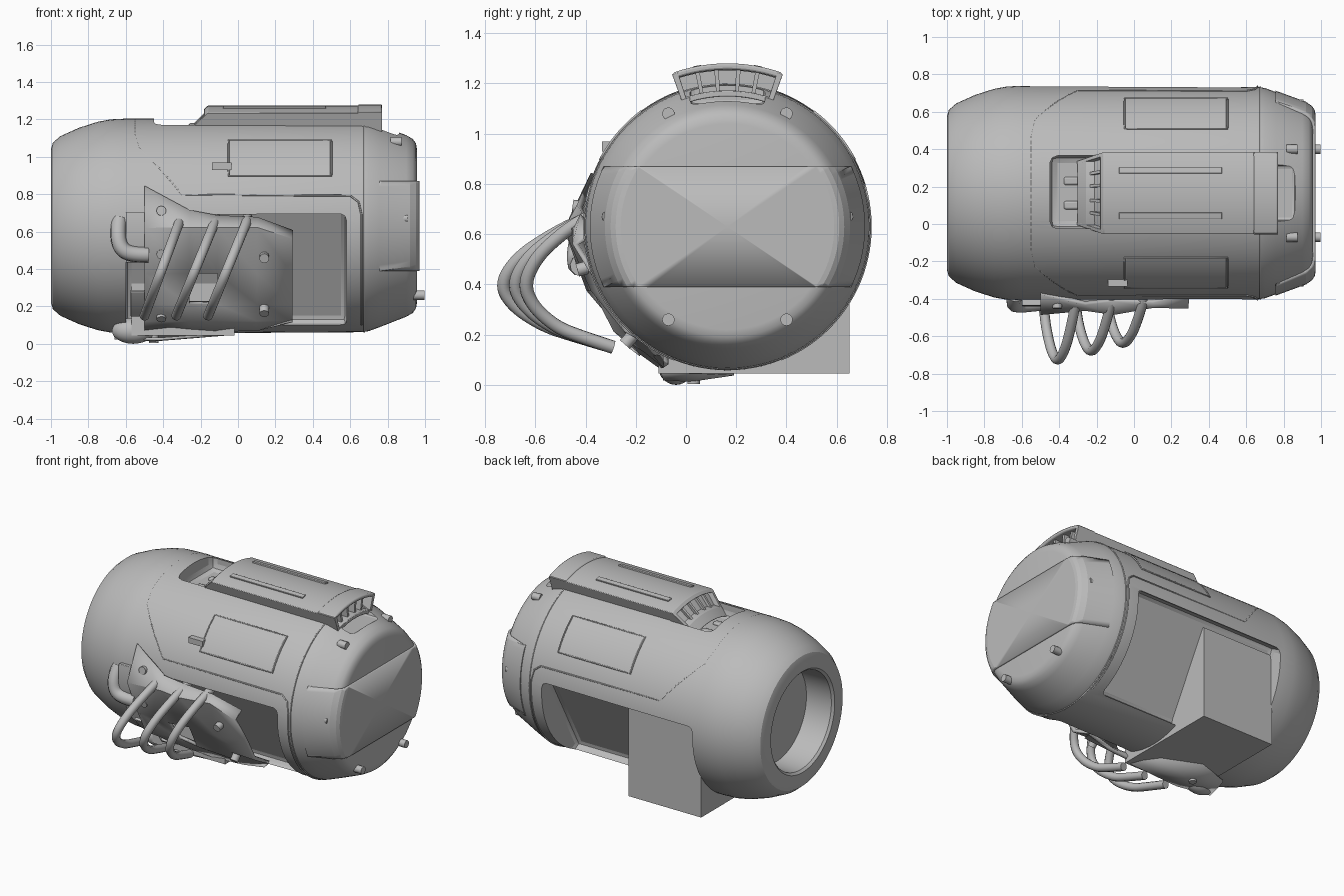
import bpy, bmesh, math
from mathutils import Vector, Matrix

if "Cube" in bpy.data.objects:
    bpy.data.objects.remove(bpy.data.objects["Cube"])

CY, CZ = 0.165, 0.63          # axis of the barrel
grey = bpy.data.materials.new("plain grey")
grey.diffuse_color = (0.5, 0.5, 0.5, 1)
grey.use_nodes = True
grey.node_tree.nodes["Principled BSDF"].inputs["Base Color"].default_value = grey.diffuse_color


def pt(x, r, phi):
    """Point at radius r, phi degrees from straight up towards the front."""
    a = math.radians(phi)
    return Vector((x, CY - r * math.sin(a), CZ + r * math.cos(a)))


def finish(name, bm, bevel=0, angle=35):
    bmesh.ops.recalc_face_normals(bm, faces=bm.faces[:])
    me = bpy.data.meshes.new(name)
    bm.to_mesh(me)
    bm.free()
    ob = bpy.data.objects.new(name, me)
    bpy.context.collection.objects.link(ob)
    me.materials.append(grey)
    if bevel:
        m = ob.modifiers.new("bevel", 'BEVEL')
        m.width, m.segments, m.limit_method = bevel, 2, 'ANGLE'
    smooth(ob, angle)
    return ob


def smooth(ob, angle=35):
    bpy.ops.object.select_all(action='DESELECT')
    ob.select_set(True)
    bpy.context.view_layer.objects.active = ob
    bpy.ops.object.shade_smooth_by_angle(angle=math.radians(angle))


def lathe(profile, n=96):
    bm = bmesh.new()
    rings = []
    for x, r in profile:
        if r == 0:
            rings.append([bm.verts.new(pt(x, 0, 0))] * n)
        else:
            rings.append([bm.verts.new(pt(x, r, 360 * i / n)) for i in range(n)])
    for a, b in zip(rings, rings[1:]):
        for i in range(n):
            j = (i + 1) % n
            bm.faces.new(list(dict.fromkeys((a[i], a[j], b[j], b[i]))))
    return bm


def sector(name, x0, x1, r0, r1, p0, p1, slant=0, bevel=0.004, n=12):
    """Curved slab around the barrel axis."""
    bm = bmesh.new()
    rows = []
    for i in range(n + 1):
        p = p0 + (p1 - p0) * i / n
        xa, xb = x0 - slant * (0.645 - r0), x0 - slant * (0.645 - r1)
        rows.append([bm.verts.new(pt(x, r, p)) for x, r in
                     ((xa, r0), (x1, r0), (x1, r1), (xb, r1))])
    for a, b in zip(rows, rows[1:]):
        for k in range(4):
            bm.faces.new((a[k], a[(k + 1) % 4], b[(k + 1) % 4], b[k]))
    bm.faces.new(rows[0])
    bm.faces.new(rows[-1])
    return finish(name, bm, bevel)


def box(name, lo, hi, bevel=0, rot=None):
    bm = bmesh.new()
    lo, hi = Vector(lo), Vector(hi)
    bmesh.ops.create_cube(bm, size=1, matrix=Matrix.Translation((lo + hi) / 2)
                          @ Matrix.Diagonal((*(hi - lo), 1)))
    if rot:
        bmesh.ops.transform(bm, matrix=rot, verts=bm.verts[:])
    return finish(name, bm, bevel)


def rod(name, p, q, r, n=12):
    d = q - p
    bm = bmesh.new()
    bmesh.ops.create_cone(bm, cap_ends=True, segments=n, radius1=r, radius2=r, depth=d.length,
                          matrix=Matrix.Translation((p + q) / 2)
                          @ d.to_track_quat('Z', 'Y').to_matrix().to_4x4())
    return finish(name, bm)


def tube(name, pts, r, spline='NURBS', cyclic=False, res=3):
    cu = bpy.data.curves.new(name, 'CURVE')
    cu.dimensions = '3D'
    cu.bevel_depth, cu.bevel_resolution, cu.use_fill_caps = r, res, True
    s = cu.splines.new(spline)
    s.points.add(len(pts) - 1)
    for c, p in zip(s.points, pts):
        c.co = (*p, 1)
    if spline == 'NURBS':
        s.order_u, s.use_endpoint_u, s.resolution_u = 3, True, 6
    s.use_cyclic_u = cyclic
    cu.materials.append(grey)
    ob = bpy.data.objects.new(name, cu)
    bpy.context.collection.objects.link(ob)


def bead(name, path, r=0.57, cyclic=False):
    """Thin seam following the barrel surface through (x, phi) points."""
    pts = []
    ends = path[1:] + path[:1] if cyclic else path[1:]
    for (xa, pa), (xb, pb) in zip(path, ends):
        k = max(2, int(abs(pb - pa) / 3), int(abs(xb - xa) / 0.1))
        pts += [pt(xa + (xb - xa) * i / k, r, pa + (pb - pa) * i / k) for i in range(k)]
    if not cyclic:
        pts.append(pt(path[-1][0], r, path[-1][1]))
    tube(name, pts, 0.005, 'POLY', cyclic, 1)


# Barrel with a socket at the left end
body = finish("barrel", lathe([
    (-0.80, 0), (-0.80, 0.325), (-0.985, 0.33), (-1.0, 0.345), (-1.0, 0.41), (-0.99, 0.445),
    (-0.95, 0.48), (-0.85, 0.525), (-0.75, 0.557), (-0.68, 0.57), (-0.60, 0.574), (0.0, 0.572),
    (0.66, 0.568), (0.70, 0.562), (0.76, 0.54), (0.90, 0.485), (0.935, 0.465), (0.952, 0.44),
    (0.957, 0.41), (0.957, 0)]))

# Cutters: two side bays, the pocket before the handle and the notch after it
cutters = []
for side, left in ((1, -0.565), (-1, -0.60)):
    turn = Matrix.Translation((0, CY, CZ)) @ Matrix.Diagonal((1, side, 1, 1)) \
        @ Matrix.Rotation(math.radians(-29), 4, 'X')
    cutters.append(box("bay_cutter", (left, 0.39, -0.36), (0.58, 0.85, 0.33), 0.03, turn))
cutters.append(box("pocket_cutter", (-0.45, -0.025, 1.09), (-0.10, 0.365, 1.4), 0.04))
cutters.append(box("notch_cutter", (0.70, 0.015, 1.115), (0.865, 0.315, 1.4), 0.02))
for c in cutters:
    c.hide_render = True
    c.hide_set(True)
    m = body.modifiers.new("cut", 'BOOLEAN')
    m.operation, m.solver, m.object = 'DIFFERENCE', 'EXACT', c
    bpy.context.view_layer.objects.active = body
    bpy.ops.object.modifier_apply(modifier=m.name)
for c in cutters:
    bpy.data.objects.remove(c)
smooth(body, 30)

# Raised band across the right end
bm = lathe([(0.755, 0.50), (0.757, 0.548), (0.92, 0.488), (0.952, 0.465), (0.966, 0.445),
            (0.97, 0.425), (0.97, 0)])
for z, s in ((0.87, 1), (0.39, -1)):
    bmesh.ops.bisect_plane(bm, geom=bm.verts[:] + bm.edges[:] + bm.faces[:], dist=1e-5,
                           plane_co=(0, 0, z), plane_no=(0, 0, s), clear_outer=True)
band = finish("end_band", bm, 0, 9)
m = band.modifiers.new("thickness", 'SOLIDIFY')
m.thickness, m.offset = 0.02, -1

# End bolts
for y, z, x in ((0.235, 0.45, 0.875), (0.475, 0.04, 0.905), (0.235, -0.37, 0.997)):
    for s in (1, -1):
        rod("end_bolt", Vector((x - 0.06, CY + s * y, CZ + z)), Vector((x, CY + s * y, CZ + z)), 0.025)

# Seams
half = [(0.66, 158), (0.66, 84), (0.645, 77), (0.60, 73.5), (-0.30, 73), (-0.53, 43), (-0.55, 32)]
bead("shell_seam", half + [(x, -p) for x, p in reversed(half)], 0.570)
bead("end_ring_seam", [(0.675, 0), (0.675, 357)], 0.565, True)

# Inset hatch on each shoulder
for s in (1, -1):
    a, b = s * 37, s * 62
    sector("shoulder_hatch", -0.045, 0.495, 0.55, 0.575, a, b)
    bead("hatch_frame", [(-0.05, a), (0.50, a), (0.50, b), (-0.05, b)], 0.573, True)
box("hatch_latch", (-0.14, -0.335, 0.93), (-0.035, -0.27, 0.968))

# Carrying housing on top: hollow sleeve with fins and a collar
sector("housing_roof", -0.16, 0.65, 0.622, 0.643, -20, 20, 1.0)
sector("housing_floor", -0.16, 0.65, 0.50, 0.55, -20, 20, 1.0)
sector("housing_core", -0.115, 0.62, 0.53, 0.63, -19, 19, 1.0)
for s in (1, -1):
    sector("housing_wall", -0.16, 0.65, 0.50, 0.64, s * 18, s * 20, 1.0)
    sector("collar_wall", 0.64, 0.77, 0.52, 0.645, s * 17.8, s * 20)
    sector("housing_ridge", -0.08, 0.47, 0.63, 0.652, s * 9.3, s * 12.3, 0, 0.006)
    box("pocket_stud", (-0.375, CY + s * 0.065 - 0.022, 1.07),
        (-0.285, CY + s * 0.065 + 0.022, 1.105), 0.01)
sector("collar_roof", 0.64, 0.77, 0.625, 0.65, -19.6, 19.6, 0, 0.008)
sector("collar_floor", 0.64, 0.77, 0.518, 0.542, -20, 20)
for p in (-11, -4, 4, 11):
    sector("housing_fin", -0.14, 0.745, 0.53, 0.635, p - 0.8, p + 0.8, 1.0, 0)

# Square block lodged in the bays
box("lodged_block", (-0.57, -0.11, 0.045), (-0.02, 0.65, 0.68))

# Buckled front panel with a torn window
cols = (-0.50, -0.26, -0.11, 0.10, 0.29)
tops = (0.84, 0.71, 0.68, 0.67, 0.60)
radii = (0.58, 0.625, 0.59, 0.59, 0.59, 0.60)
bm = bmesh.new()
grid = []
for i, (x, top) in enumerate(zip(cols, tops)):
    col = []
    for j, z in enumerate((top, min(0.62, top - 0.04), 0.38, 0.22, 0.13, 0.075)):
        if i == 4:
            z = max(z, 0.13 - 0.01 * (j - 4))
        r = radii[j] + (0.014 if (i + j) % 2 else -0.008) - (0, 0, 0, 0.015, 0.03)[i]
        col.append(bm.verts.new((x, CY - math.sqrt(max(r * r - (z - CZ) ** 2, 0.06)), z)))
    grid.append(col)
for i in range(4):
    for j in range(5):
        if (i, j) != (1, 2):
            bm.faces.new((grid[i][j], grid[i + 1][j], grid[i + 1][j + 1], grid[i][j + 1]))
panel = finish("buckled_panel", bm, 0, 25)
m = panel.modifiers.new("thickness", 'SOLIDIFY')
m.thickness, m.offset = 0.025, 0
for x, z in ((-0.41, 0.71), (-0.41, 0.48), (-0.41, 0.14), (0.14, 0.46), (0.14, 0.17)):
    p = math.degrees(math.acos((z - CZ) / 0.61))
    rod("panel_bolt", pt(x, 0.55, p), pt(x, 0.622, p), 0.026)

# Torn clamps left of the panel
tube("upper_clamp", [(-0.635, -0.38, 0.66), (-0.645, -0.42, 0.60), (-0.63, -0.435, 0.51),
                     (-0.57, -0.43, 0.475), (-0.48, -0.42, 0.475)], 0.042)
sector("clamp_plate", -0.60, -0.48, 0.57, 0.605, 83, 109)
sector("clamp_tongue", -0.575, -0.48, 0.565, 0.585, 127, 146)
bm = bmesh.new()
bmesh.ops.create_icosphere(bm, subdivisions=3, radius=1, matrix=Matrix.Translation((-0.56, -0.04, 0.07))
                           @ Matrix.Diagonal((0.115, 0.07, 0.07, 1)))
finish("lower_clamp", bm)
bm = bmesh.new()
outline = ((-0.66, -0.05, 0.03), (-0.42, -0.09, 0.025), (-0.02, -0.10, 0.055),
           (-0.15, 0.08, 0.05), (-0.40, 0.19, 0.045), (-0.62, 0.12, 0.035))
mid = bm.verts.new((-0.45, 0.02, 0.02))
rim = [bm.verts.new(p) for p in outline]
for a, b in zip(rim, rim[1:] + rim[:1]):
    bm.faces.new((mid, a, b))
flap = finish("bottom_flap", bm, 0, 20)
m = flap.modifiers.new("thickness", 'SOLIDIFY')
m.thickness, m.offset = 0.015, 0
rod("flap_bolt", Vector((-0.45, 0.03, 0.004)), Vector((-0.45, 0.03, 0.05)), 0.025)

# Three looped hoses hanging off the panel
loop = ((0.66, 0.0), (0.60, 0.40), (0.51, 0.86), (0.40, 1.10), (0.31, 0.92), (0.235, 0.52),
        (0.20, 0.16), (0.15, -0.36))
for xa, xb, reach in ((-0.31, -0.50, 0.71), (-0.12, -0.33, 0.665), (0.05, -0.16, 0.625)):
    pts = [(xa + (xb - xa) * (0.66 - z) / 0.51,
            -0.41 - (reach - 0.41) * f if f >= 0 else -0.29, z) for z, f in loop]
    pts.insert(0, (xa, -0.36, 0.675))
    tube("hose", pts, 0.027)
